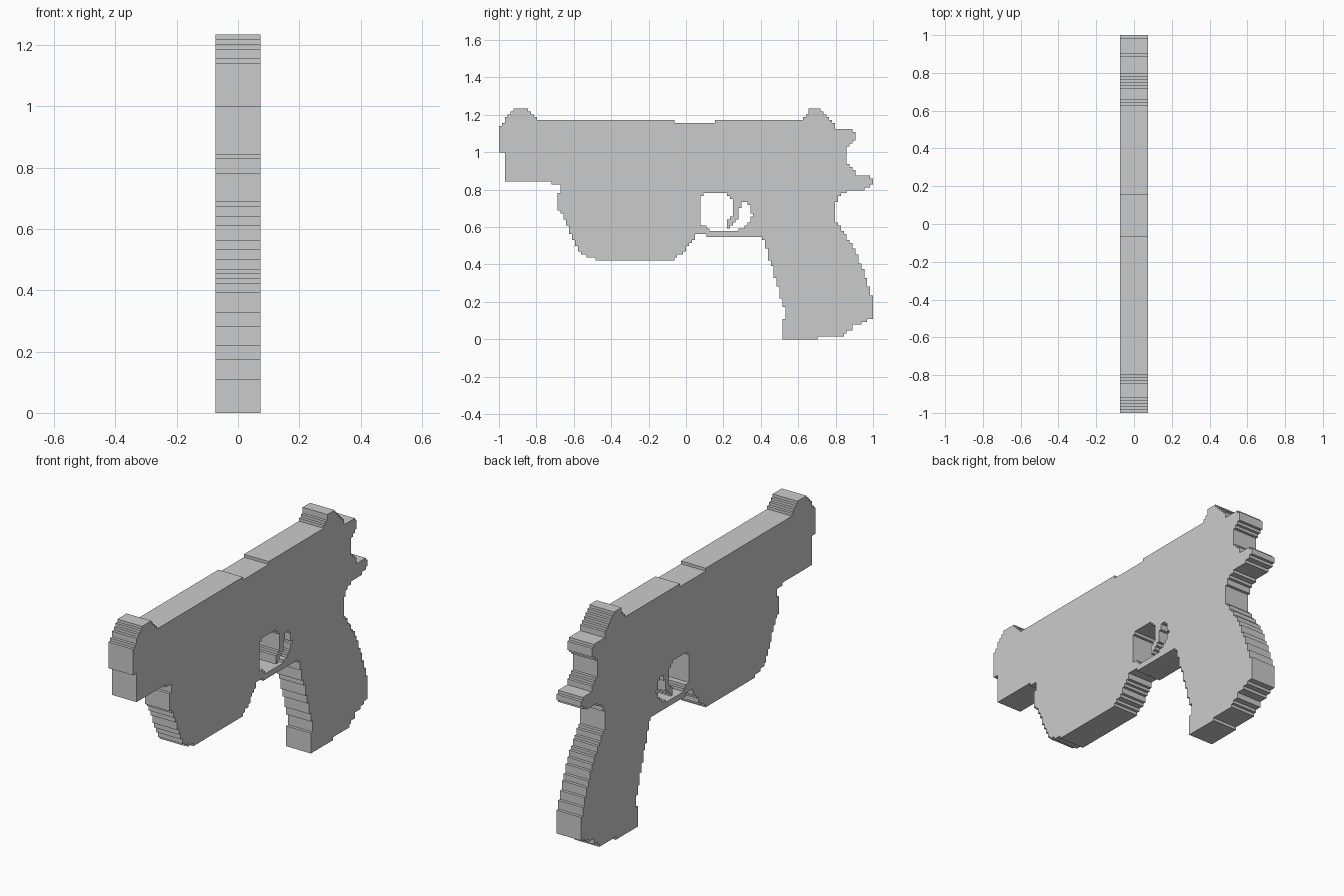
import bpy, bmesh, math

CELL = 1 / 64       # size of the stair steps along the silhouette
HALF = 0.0735       # half thickness

# Side profiles (y, z)
barrel = [(-1, 1.14), (-1, 1.01), (-.97, 1.0), (-.97, .86), (-.955, .845), (-.72, .845),
          (-.72, .83), (-.67, .83), (-.67, .8), (.7, .8), (.7, 1.17), (.16, 1.17),
          (.16, 1.155), (-.065, 1.155), (-.065, 1.17), (-.78, 1.17), (-.82, 1.2),
          (-.85, 1.235), (-.92, 1.235), (-.94, 1.21), (-.97, 1.17)]
front_housing = [(-.67, .85), (-.67, .785), (-.69, .78), (-.69, .71), (-.64, .63), (-.61, .55),
                 (-.575, .47), (-.53, .44), (-.47, .425), (-.07, .425), (-.02, .46), (.04, .53),
                 (.06, .565), (.105, .565), (.105, .55), (.5, .55), (.5, .85)]
grip = [(.39, .85), (.39, .55), (.42, .52), (.44, .44), (.47, .36), (.5, .25), (.515, .18),
        (.53, .17), (.53, .11), (.515, .1), (.515, .015), (.53, 0), (.7, 0), (.7, .015),
        (.84, .015), (.84, .03), (.89, .05), (.9, .08), (.96, .09), (1, .12), (1, .22),
        (.98, .27), (.95, .36), (.91, .46), (.86, .55), (.8, .63), (.79, .65), (.79, .72),
        (.82, .76), (.86, .795), (.86, .85)]
rear = [(.6, .79), (.86, .79), (.86, .8), (.95, .8), (1, .83), (1, .86), (.98, .875),
        (.92, .875), (.87, .93), (.855, .96), (.855, 1.03), (.9, 1.06), (.9, 1.11),
        (.885, 1.125), (.8, 1.125), (.79, 1.16), (.73, 1.21), (.71, 1.235), (.67, 1.235),
        (.64, 1.2), (.61, 1.17), (.6, 1.17)]
# Opening whose outline runs around the hanging trigger
opening = [(.075, .75), (.11, .785), (.21, .785), (.235, .765), (.25, .74), (.25, .68),
           (.235, .645), (.22, .64), (.22, .6), (.235, .6), (.25, .625), (.28, .65),
           (.29, .7), (.295, .74), (.32, .74), (.34, .72), (.34, .68), (.355, .665),
           (.34, .65), (.335, .62), (.32, .61), (.28, .58), (.125, .58), (.125, .595),
           (.09, .61), (.075, .635)]


def inside(poly, y, z):
    hit = False
    for (y0, z0), (y1, z1) in zip(poly, poly[1:] + poly[:1]):
        if (z0 > z) != (z1 > z) and y < y0 + (z - z0) * (y1 - y0) / (z1 - z0):
            hit = not hit
    return hit


# Fill the stepped silhouette with grid cells
bm = bmesh.new()
grid = {}


def vert(i, k):
    if (i, k) not in grid:
        grid[i, k] = bm.verts.new((-HALF, -1 + i * CELL, k * CELL))
    return grid[i, k]


for i in range(128):
    for k in range(79):
        y, z = -1 + (i + .5) * CELL, (k + .5) * CELL
        if any(inside(p, y, z) for p in (barrel, front_housing, grip, rear)) and not inside(opening, y, z):
            bm.faces.new([vert(i, k), vert(i, k + 1), vert(i + 1, k + 1), vert(i + 1, k)])

# Extrude to full thickness and merge flat areas
ext = bmesh.ops.extrude_face_region(bm, geom=bm.faces[:], use_keep_orig=True)
bmesh.ops.translate(bm, vec=(2 * HALF, 0, 0),
                    verts=[g for g in ext["geom"] if isinstance(g, bmesh.types.BMVert)])
bmesh.ops.recalc_face_normals(bm, faces=bm.faces[:])
bmesh.ops.dissolve_limit(bm, angle_limit=math.radians(1), verts=bm.verts[:], edges=bm.edges[:])

mesh = bpy.data.meshes.new("pistol_body")
bm.to_mesh(mesh)
bm.free()
bpy.context.collection.objects.link(bpy.data.objects.new("pistol_body", mesh))
